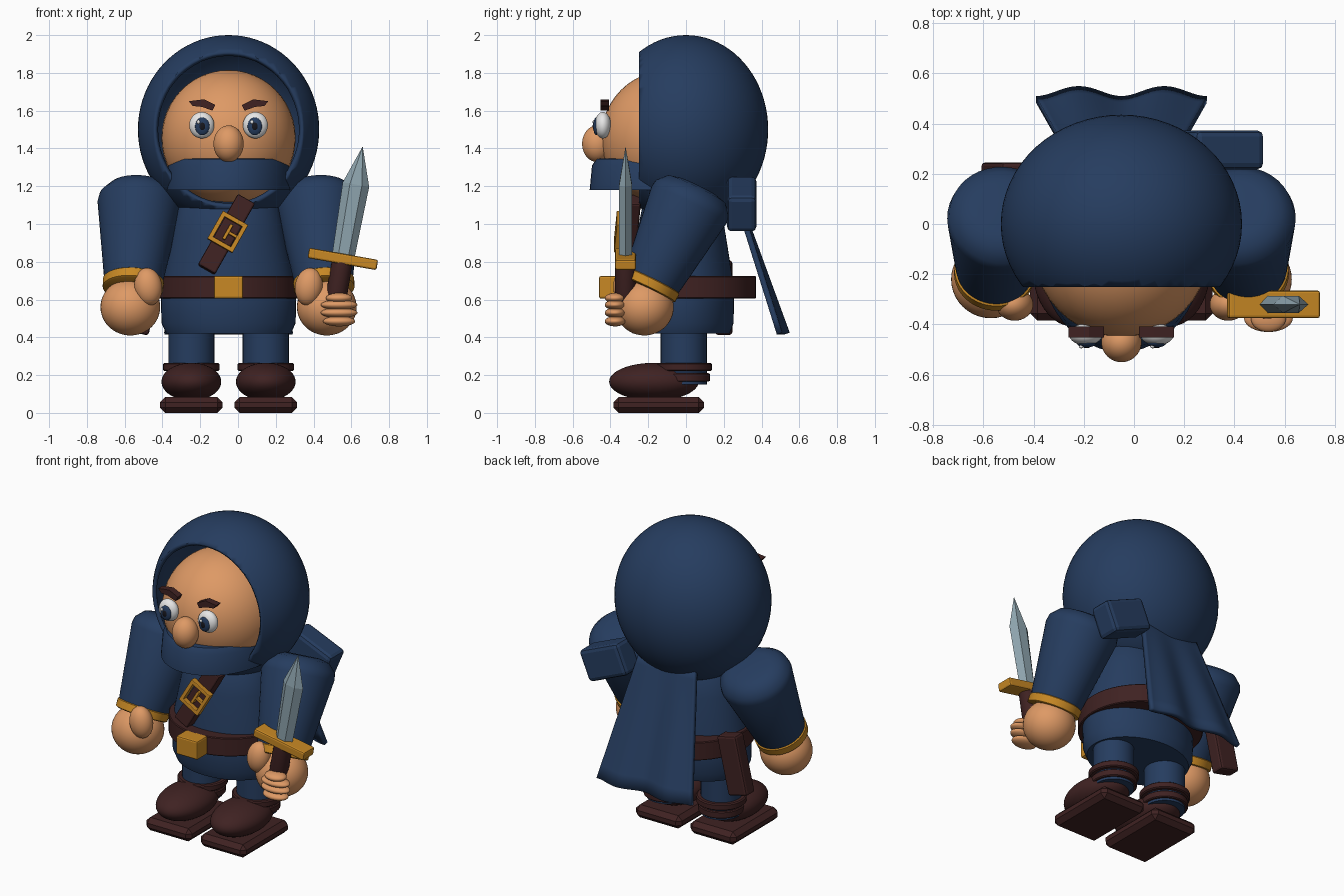
import bpy, bmesh, math
from mathutils import Vector, Matrix

if "Cube" in bpy.data.objects:
    bpy.data.objects.remove(bpy.data.objects["Cube"])

CX = -0.05  # centre line of the figure


def material(name, rgb):
    m = bpy.data.materials.new(name)
    m.use_nodes = True
    m.diffuse_color = (*rgb, 1)
    m.node_tree.nodes["Principled BSDF"].inputs["Base Color"].default_value = (*rgb, 1)
    return m


NAVY = material("navy cloth", (0.019, 0.046, 0.115))
SKIN = material("skin", (0.73, 0.32, 0.13))
BROWN = material("dark leather", (0.05, 0.016, 0.016))
GOLD = material("gold", (0.58, 0.25, 0.018))
STEEL = material("steel", (0.27, 0.37, 0.42))
WHITE = material("eye white", (0.85, 0.85, 0.85))
BLACK = material("pupil black", (0.008, 0.008, 0.012))


def make(name, bm, mat, matrix=Matrix(), smooth=True, bevel=0, segments=2):
    bmesh.ops.recalc_face_normals(bm, faces=bm.faces)
    mesh = bpy.data.meshes.new(name)
    bm.to_mesh(mesh)
    bm.free()
    mesh.materials.append(mat)
    mesh.transform(matrix)
    ob = bpy.data.objects.new(name, mesh)
    bpy.context.collection.objects.link(ob)
    if bevel:
        mod = ob.modifiers.new("bevel", "BEVEL")
        mod.width, mod.segments = bevel, segments
    if smooth:
        bpy.ops.object.select_all(action="DESELECT")
        ob.select_set(True)
        bpy.context.view_layer.objects.active = ob
        bpy.ops.object.shade_smooth_by_angle(angle=math.radians(35))
    return ob


def place(loc, rot=(0, 0, 0), scale=(1, 1, 1)):
    r = [math.radians(a) for a in rot]
    turn = (Matrix.Rotation(r[2], 4, "Z") @ Matrix.Rotation(r[1], 4, "Y")
            @ Matrix.Rotation(r[0], 4, "X"))
    return Matrix.Translation(loc) @ turn @ Matrix.Diagonal((*scale, 1))


def ball(name, loc, radii, mat, rot=(0, 0, 0)):
    bm = bmesh.new()
    bmesh.ops.create_uvsphere(bm, u_segments=40, v_segments=24, radius=1)
    return make(name, bm, mat, place(loc, rot, radii))


def box(name, loc, size, mat, rot=(0, 0, 0), bevel=0.01, segments=2, parent=Matrix()):
    bm = bmesh.new()
    bmesh.ops.create_cube(bm, size=1, matrix=Matrix.Diagonal((*size, 1)))
    return make(name, bm, mat, parent @ place(loc, rot), False, bevel, segments)


def lathe(name, profile, mat, matrix=Matrix(), steps=48, front_only=False):
    bm = bmesh.new()
    rings = []
    for r, z in profile:
        angles = [math.tau * i / steps for i in range(steps)]
        rings.append([bm.verts.new((r * math.cos(a), r * math.sin(a), z)) for a in angles])
    for low, high in zip(rings, rings[1:]):
        for i in range(steps):
            j = (i + 1) % steps
            bm.faces.new((low[i], low[j], high[j], high[i]))
    bm.faces.new(rings[0])
    bm.faces.new(rings[-1])
    if front_only:
        bmesh.ops.bisect_plane(bm, geom=bm.verts[:] + bm.edges[:] + bm.faces[:],
                               plane_co=(0, 0, 0), plane_no=(0, 1, 0), clear_outer=True)
    return make(name, bm, mat, matrix)


def prism(name, outline, depth, mat, loc):
    # outline in x and z, pushed along y
    bm = bmesh.new()
    face = bm.faces.new([bm.verts.new((x, -depth / 2, z)) for x, z in outline])
    new = bmesh.ops.extrude_face_region(bm, geom=[face])["geom"]
    verts = [v for v in new if isinstance(v, bmesh.types.BMVert)]
    bmesh.ops.translate(bm, verts=verts, vec=(0, depth, 0))
    return make(name, bm, mat, place(loc), False)


# Hood: a hollow shell sliced open at the front
bm = bmesh.new()
bmesh.ops.create_uvsphere(bm, u_segments=64, v_segments=40, radius=1,
                          matrix=place((CX, 0, 1.5), (0, 0, 0), (0.48, 0.435, 0.5)))
bmesh.ops.bisect_plane(bm, geom=bm.verts[:] + bm.edges[:] + bm.faces[:],
                       plane_co=(0, -0.25, 0), plane_no=(0, -1, 0), clear_outer=True)
hood = make("hood", bm, NAVY)
shell = hood.modifiers.new("shell", "SOLIDIFY")
shell.thickness, shell.offset = 0.025, -1

# Head and face
ball("head", (CX, -0.09, 1.455), (0.355, 0.36, 0.36), SKIN)
ball("nose", (CX, -0.47, 1.425), (0.08, 0.08, 0.097), SKIN)
lathe("face_mask", [(0, 1.18), (1, 1.18), (0.97, 1.31), (0.91, 1.345), (0, 1.36)], NAVY,
      place((CX, -0.1, 0), scale=(0.33, 0.41, 1)), front_only=True)
for s, side in ((-1, "right"), (1, "left")):
    x = CX + s * 0.142
    ball(side + "_eye", (x, -0.44, 1.523), (0.066, 0.043, 0.07), WHITE)
    ball(side + "_iris", (x - s * 0.003, -0.475, 1.517), (0.038, 0.016, 0.047), NAVY)
    ball(side + "_pupil", (x - s * 0.003, -0.486, 1.517), (0.017, 0.008, 0.022), BLACK)
    ball(side + "_eye_glint", (x - 0.018, -0.488, 1.54), (0.009, 0.007, 0.01), WHITE)
    brow = [(0.21, 1.65), (0.13, 1.66), (0.07, 1.63), (0.085, 1.6), (0.14, 1.62), (0.19, 1.625)]
    prism(side + "_brow", [(s * a, b) for a, b in brow], 0.045, BROWN, (CX, -0.43, 0))

# Tunic, belt and buckle
lathe("tunic", [(0.33, 0.42), (0.355, 0.475), (0.358, 0.6), (0.345, 0.73),
                (0.3, 0.95), (0.265, 1.09), (0.2, 1.16)], NAVY,
      place((CX, -0.025, 0), scale=(1, 0.78, 1)))
lathe("belt", [(0.365, 0.605), (0.37, 0.61), (0.37, 0.72), (0.365, 0.725)], BROWN,
      place((CX, 0, 0)))
box("belt_buckle", (CX, -0.405, 0.665), (0.155, 0.11, 0.12), GOLD)

# Chest strap with its frame buckle
strap = place((-0.062, -0.3, 0.945), (-5, 29.5, 0))
box("chest_strap", (0, 0, 0), (0.105, 0.085, 0.43), BROWN, parent=strap)
for s in (-1, 1):
    box("strap_buckle_side", (s * 0.065, -0.055, 0.01), (0.024, 0.04, 0.17), GOLD, parent=strap, bevel=0.004)
    box("strap_buckle_end", (0, -0.055, 0.01 + s * 0.073), (0.15, 0.04, 0.024), GOLD, parent=strap, bevel=0.004)
box("strap_buckle_prong", (0, -0.055, 0.01), (0.018, 0.035, 0.09), GOLD, parent=strap, bevel=0.004)
box("strap_buckle_bar", (0.03, -0.055, 0.01), (0.06, 0.03, 0.016), GOLD, parent=strap, bevel=0.004)

# Arms, hands, legs and boots
for s, side in ((-1, "right"), (1, "left")):
    shoulder = Vector((CX + s * 0.47, 0.03, 1.13))
    wrist = Vector((CX + s * 0.505, -0.19, 0.68))
    axis = shoulder - wrist
    arm = Matrix.Translation(wrist) @ axis.to_track_quat("Z", "Y").to_matrix().to_4x4()
    n = axis.length
    lathe(side + "_sleeve", [(0.15, 0), (0.16, 0.05), (0.222, n - 0.03), (0.215, n + 0.01),
                             (0.17, n + 0.06), (0.11, n + 0.075)], NAVY, arm, 40)
    lathe(side + "_cuff", [(0.152, -0.03), (0.16, -0.025), (0.162, 0.02), (0.155, 0.025)],
          GOLD, arm, 40)
    ball(side + "_hand", (CX + s * 0.52, -0.22, 0.56), (0.158, 0.155, 0.15), SKIN)
    ball(side + "_thumb", (CX + s * 0.425, -0.32, 0.668), (0.073, 0.065, 0.1), SKIN, (0, s * 8, 0))

    x = CX + s * 0.197
    leg = place((x, -0.012, 0))
    lathe(side + "_leg", [(0.122, 0.15), (0.122, 0.47)], NAVY, leg, 32)
    lathe(side + "_boot_cuff", [(0.142, 0.222), (0.15, 0.228), (0.15, 0.258), (0.142, 0.264)], BROWN, leg, 32)
    lathe(side + "_boot_ankle", [(0.132, 0.165), (0.138, 0.17), (0.138, 0.205), (0.132, 0.21)], BROWN, leg, 32)
    ball(side + "_boot", (x, -0.17, 0.165), (0.158, 0.237, 0.1), BROWN)
    box(side + "_sole", (x, -0.145, 0.042), (0.332, 0.48, 0.084), BROWN, bevel=0.028, segments=1)

# Fingers closed round the grip
for z, w in ((0.485, 0.085), (0.53, 0.097), (0.572, 0.097), (0.608, 0.07)):
    ball("finger", (0.535, -0.375, z), (w, 0.055, 0.027), SKIN)

# Dagger, built upright round its guard and then tilted
dagger = place((0.555, -0.32, 0.815), (0, 10, 0))
box("dagger_guard", (0, 0, 0), (0.37, 0.11, 0.055), GOLD, parent=dagger)
lathe("dagger_grip", [(0.05, -0.3), (0.057, -0.28), (0.055, -0.02)], BROWN, dagger, 24)
bm = bmesh.new()
section = [(1, 0), (0.45, 1), (-0.45, 1), (-1, 0), (-0.45, -1), (0.45, -1)]
base, top = [[bm.verts.new((w * a, 0.034 * b, z)) for a, b in section]
             for w, z in ((0.06, 0.02), (0.071, 0.4))]
tip = bm.verts.new((0, 0, 0.605))
for i in range(6):
    j = (i + 1) % 6
    bm.faces.new((base[i], base[j], top[j], top[i]))
    bm.faces.new((top[i], top[j], tip))
bm.faces.new(base)
make("dagger_blade", bm, STEEL, dagger, False)

# Cape: a flaring sheet whose folds deepen toward the hem
bm = bmesh.new()
rows, cols = 10, 32
grid = []
for r in range(rows + 1):
    t = r / rows
    row = []
    for c in range(cols + 1):
        u = 2 * c / cols - 1
        fold = 0.02 * t * (1 - math.cos(math.tau * u))
        row.append(bm.verts.new((CX + u * (0.2 + 0.14 * t), 0.25 + 0.245 * t + fold, 1.2 - 0.78 * t)))
    grid.append(row)
for a, b in zip(grid, grid[1:]):
    for c in range(cols):
        bm.faces.new((a[c], a[c + 1], b[c + 1], b[c]))
cape = make("cape", bm, NAVY)
sheet = cape.modifiers.new("thickness", "SOLIDIFY")
sheet.thickness, sheet.offset = 0.03, 0

# Gear on the back
box("back_pouch", (0.345, 0.295, 1.105), (0.3, 0.155, 0.205), NAVY, (0, 23, 0), bevel=0.025)
box("scabbard", (-0.5, 0.2, 0.61), (0.14, 0.09, 0.38), BROWN, (0, 13, 0), bevel=0.015)
